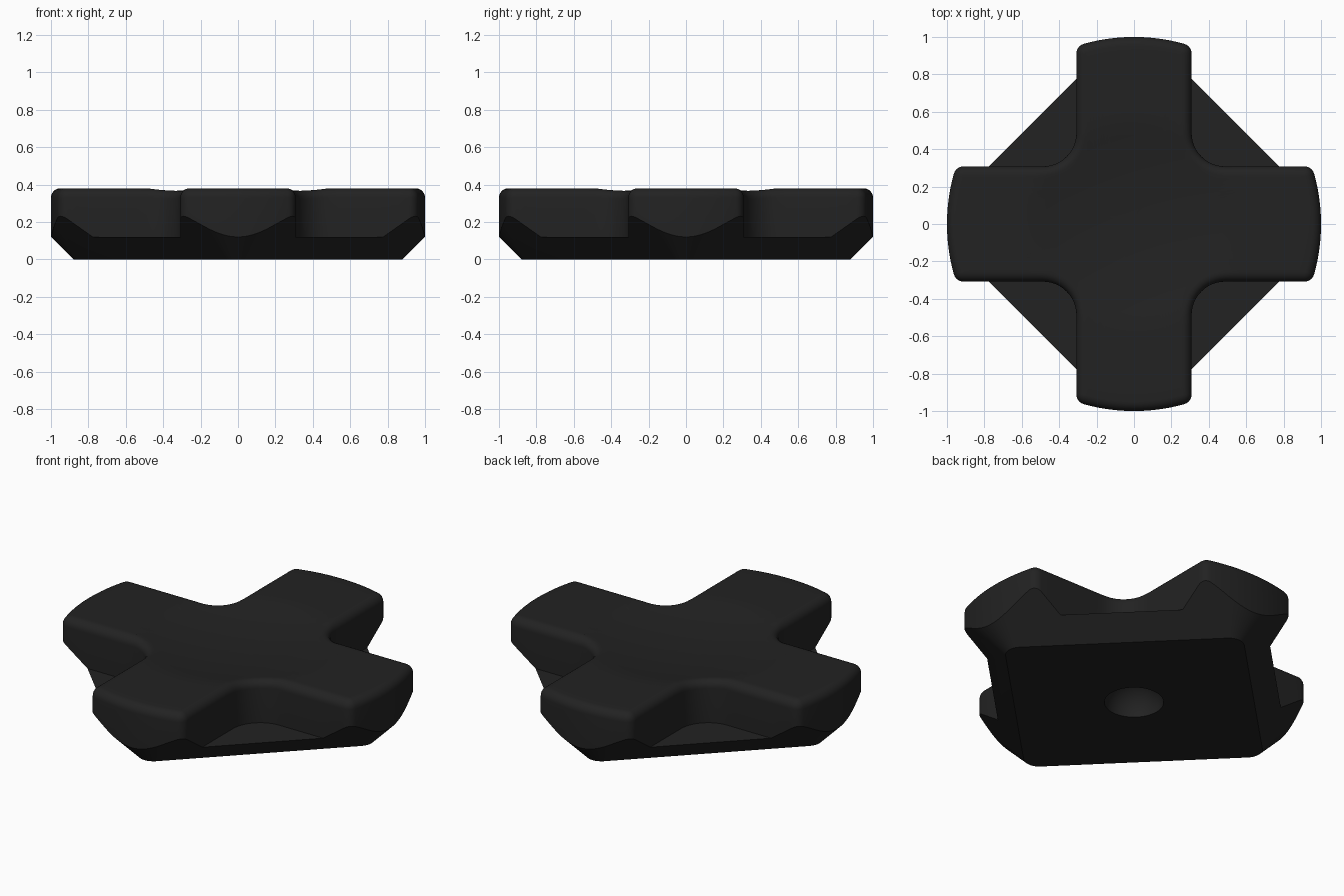
import bpy, bmesh
from math import sin, cos, pi, sqrt, asin, hypot

if "Cube" in bpy.data.objects:
    bpy.data.objects.remove(bpy.data.objects["Cube"])

W, FILLET, CORNER, BEVEL, TOP = 0.308, 0.18, 0.055, 0.05, 0.38
LEDGE, DISH_R, DISH_D = 0.12, 0.55, 0.045

mat = bpy.data.materials.new("matte black")
mat.diffuse_color = (0.016, 0.016, 0.016, 1)
mat.use_nodes = True
mat.node_tree.nodes["Principled BSDF"].inputs["Base Color"].default_value = mat.diffuse_color


def arc(cx, cy, r, a0, a1, n):
    return [(cx + r * cos(a0 + (a1 - a0) * i / n), cy + r * sin(a0 + (a1 - a0) * i / n))
            for i in range(n + 1)]


def four_fold(pts):
    """Repeat a quarter outline around the centre."""
    out = []
    for c, s in ((1, 0), (0, 1), (-1, 0), (0, -1)):
        out += [(x * c - y * s, x * s + y * c) for x, y in pts]
    return out


def cross_outline(o):
    """Cross with rounded tips and inner fillets, inset by o."""
    w, rf, rc = W - o, FILLET + o, CORNER - o
    cy = W - CORNER
    cx = sqrt((1 - CORNER) ** 2 - cy ** 2)
    a = asin(cy / (1 - CORNER))
    f = W + FILLET
    q = arc(0, 0, 1 - o, -a, a, 16)
    q += arc(cx, cy, rc, a, pi / 2, 6)[1:]
    q += [(cx + (f - cx) * i / 8, w) for i in range(1, 8)]
    q += arc(f, f, rf, -pi / 2, -pi, 12)
    q += [(w, f + (cx - f) * i / 8) for i in range(1, 8)]
    q += arc(cy, cx, rc, 0, pi / 2 - a, 6)[:-1]
    return four_fold(q)


def diamond_outline(z):
    """Rounded diamond that grows at 45 degrees with height."""
    r = 0.085 + z
    return four_fold(arc(0.915 - 0.085 * sqrt(2), 0, r, -pi / 4, pi / 4, 16))


def dish(x, y):
    return DISH_D * max(0, 1 - (hypot(x, y) / DISH_R) ** 2)


def skin(name, rings, centre=None):
    """Closed solid from stacked rings, with an optional centre point on top."""
    bm = bmesh.new()
    rows = [[bm.verts.new(p) for p in ring] for ring in rings]
    n = len(rows[0])
    for lo, hi in zip(rows, rows[1:]):
        for i in range(n):
            j = (i + 1) % n
            bm.faces.new((lo[i], lo[j], hi[j], hi[i]))
    bm.faces.new(rows[0][::-1])
    if centre:
        c = bm.verts.new(centre)
        for i in range(n):
            bm.faces.new((rows[-1][i], rows[-1][(i + 1) % n], c))
    else:
        bm.faces.new(rows[-1])
    bmesh.ops.recalc_face_normals(bm, faces=bm.faces)
    me = bpy.data.meshes.new(name)
    bm.to_mesh(me)
    bm.free()
    me.materials.append(mat)
    ob = bpy.data.objects.new(name, me)
    bpy.context.collection.objects.link(ob)
    return ob


# Cross pad: straight walls, rounded top edge, shallow dish in the middle
rings = [[(x, y, -0.1) for x, y in cross_outline(0)]]
for k in range(7):
    t = k / 6 * pi / 2
    rings.append([(x, y, TOP - BEVEL * (1 - sin(t)) - dish(x, y))
                  for x, y in cross_outline(BEVEL * (1 - cos(t)))])
inner = cross_outline(BEVEL)
for k in range(1, 16):
    s = 1 - k / 16
    rings.append([(x * s, y * s, TOP - dish(x * s, y * s)) for x, y in inner])
pad = skin("cross_pad", rings, (0, 0, TOP - DISH_D))

# Ledge plate filling the corners between the arms
plate = skin("ledge_plate", [[(x, y, z) for x, y in ((1.2, 0), (0, 1.2), (-1.2, 0), (0, -1.2))]
                             for z in (-0.15, LEDGE)])

# Chamfer envelope that trims the underside
envelope = skin("chamfer_envelope", [[(x, y, z) for x, y in diamond_outline(z)] for z in (0, 0.5)])

# Round pivot socket underneath
bpy.ops.mesh.primitive_uv_sphere_add(segments=48, ring_count=24, radius=0.16)
socket = bpy.context.object
socket.name = "pivot_socket"
socket.data.materials.append(mat)

for cutter, op in ((plate, 'UNION'), (envelope, 'INTERSECT'), (socket, 'DIFFERENCE')):
    m = pad.modifiers.new(cutter.name, 'BOOLEAN')
    m.object, m.operation, m.solver = cutter, op, 'EXACT'
    bpy.context.view_layer.objects.active = pad
    bpy.ops.object.modifier_apply(modifier=m.name)
    bpy.data.objects.remove(cutter)

bpy.ops.object.select_all(action='DESELECT')
pad.select_set(True)
bpy.context.view_layer.objects.active = pad
bpy.ops.object.shade_smooth_by_angle(angle=pi / 6)
